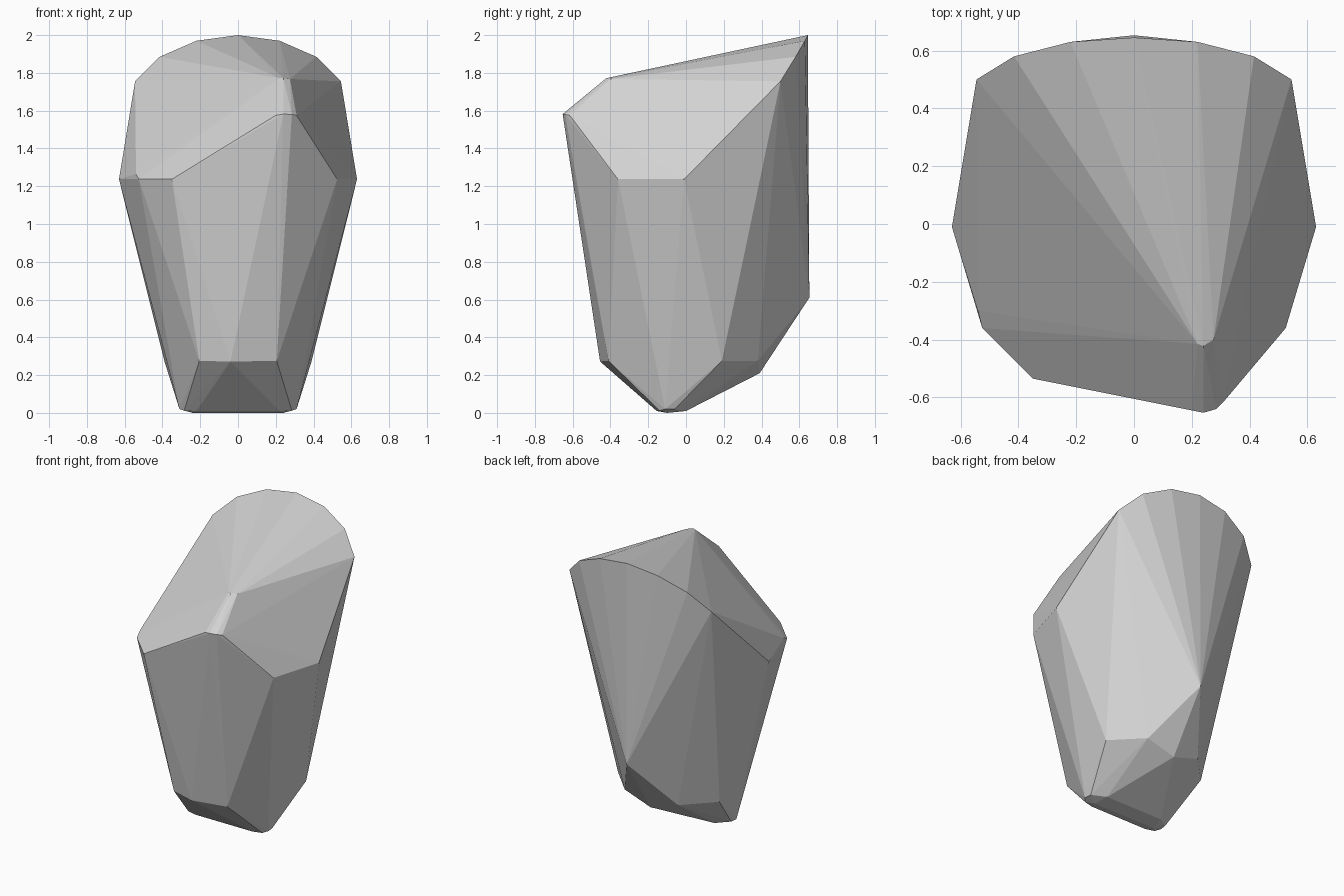
import bpy
import bmesh

default_cube = bpy.data.objects.get("Cube")
if default_cube:
    bpy.data.objects.remove(default_cube, do_unlink=True)


def mirrored(points):
    """Return the points together with their copies across the x = 0 plane."""
    return points + [(-x, y, z) for x, y, z in points if x]


def make_material(name, rgb):
    material = bpy.data.materials.new(name)
    material.use_nodes = True
    colour = (*rgb, 1.0)
    material.diffuse_color = colour
    material.node_tree.nodes["Principled BSDF"].inputs["Base Color"].default_value = colour
    return material


def make_faceted_hull(name, points, material):
    """Wrap flat facets around the corner points."""
    bm = bmesh.new()
    for point in points:
        bm.verts.new(point)
    result = bmesh.ops.convex_hull(bm, input=bm.verts)
    loose = {v for v in result["geom_interior"] + result["geom_unused"]
             if isinstance(v, bmesh.types.BMVert) and not v.link_faces}
    bmesh.ops.delete(bm, geom=list(loose), context="VERTS")
    bmesh.ops.recalc_face_normals(bm, faces=bm.faces)
    mesh = bpy.data.meshes.new(name)
    bm.to_mesh(mesh)
    bm.free()
    mesh.materials.append(material)
    mesh.shade_flat()
    stone = bpy.data.objects.new(name, mesh)
    bpy.context.collection.objects.link(stone)
    return stone


# Rounded crest along the back
crest = mirrored([(0, .645, 2), (.22, .63, 1.97), (.415, .58, 1.885), (.545, .5, 1.755)])

# Widest girdle, with the chipped front corner on one side
girdle = mirrored([(.63, -.01, 1.237), (.525, -.36, 1.237)])
girdle += [(-.35, -.535, 1.237), (-.54, -.3, 1.265)]

# Off-centre peak and the blunt nose in front of it
peak = [(.22, -.415, 1.772), (.24, -.422, 1.772), (.275, -.4, 1.768)]
nose = [(.2, -.645, 1.575), (.24, -.653, 1.582), (.285, -.64, 1.58), (.31, -.615, 1.575)]

# Lower back point where the rear facets meet
heel = [(0, .653, .61)]

# Ring of corners above the tapered foot
ring = mirrored([(.39, .19, .275), (.205, .38, .275), (.205, -.41, .275)])
ring += [(0, .39, .21), (-.04, -.455, .272)]

# Narrow rounded foot
foot = mirrored([(.31, -.11, .02), (.305, -.06, .02), (.285, -.14, .012),
                 (.22, -.155, .01), (.22, 0, .01), (.24, -.1, 0)])

grey_stone = make_material("grey stone", (.65, .65, .65))
make_faceted_hull("faceted_stone", crest + girdle + peak + nose + heel + ring + foot, grey_stone)
